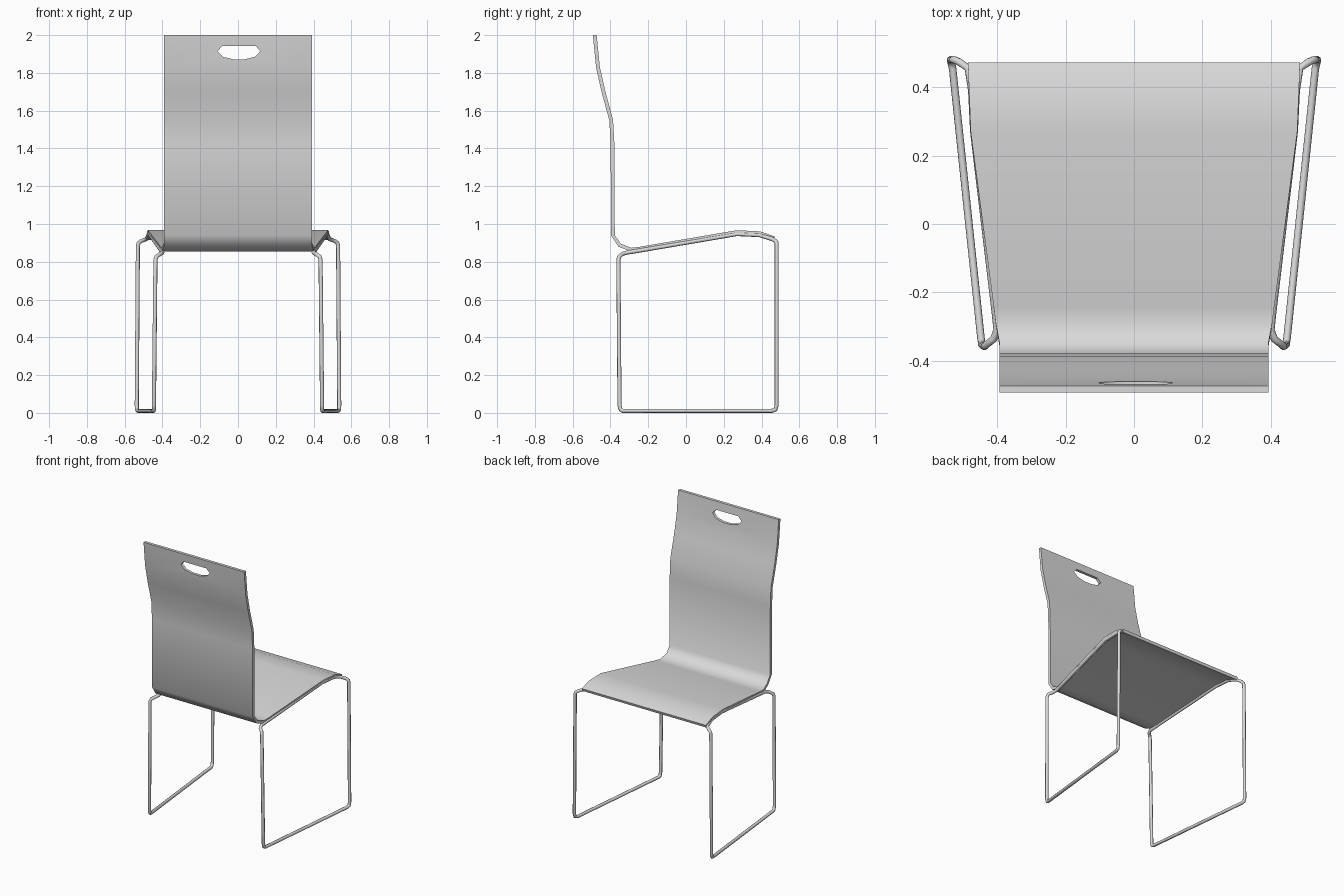
import bpy, bmesh
from mathutils import Vector

if "Cube" in bpy.data.objects:
    bpy.data.objects.remove(bpy.data.objects["Cube"])


def material(name, v):
    m = bpy.data.materials.new(name)
    m.diffuse_color = (v, v, v, 1)
    m.use_nodes = True
    m.node_tree.nodes["Principled BSDF"].inputs["Base Color"].default_value = m.diffuse_color
    return m


grey = material("light grey", 0.7)


def add_mesh(name, bm):
    bmesh.ops.recalc_face_normals(bm, faces=bm.faces)
    me = bpy.data.meshes.new(name)
    bm.to_mesh(me)
    bm.free()
    ob = bpy.data.objects.new(name, me)
    bpy.context.collection.objects.link(ob)
    me.materials.append(grey)
    return ob


def smooth(ob, angle=0.7):
    bpy.ops.object.select_all(action='DESELECT')
    ob.select_set(True)
    bpy.context.view_layer.objects.active = ob
    bpy.ops.object.shade_smooth_by_angle(angle=angle)


# Bent shell: centre line of backrest and seat as (y, z, half width)
profile = [(-0.483, 2.0, .393), (-0.466, 1.83, .393), (-0.437, 1.70, .393),
           (-0.396, 1.55, .393), (-0.389, 1.42, .393), (-0.387, 0.94, .393),
           (-0.352, 0.888, .393), (-0.29, 0.864, .404), (-0.24, 0.870, .41),
           (0.27, 0.957, .477), (0.39, 0.951, .482), (0.468, 0.924, .485)]
T = 0.010
bm = bmesh.new()
rings = []
for i, (y, z, w) in enumerate(profile):
    a, b = profile[max(i - 1, 0)], profile[min(i + 1, len(profile) - 1)]
    n = Vector((0, b[1] - a[1], a[0] - b[0])).normalized() * T
    if i == 0:
        n = Vector((0, -T, 0))
    c = Vector((0, y, z))
    rings.append([bm.verts.new(c + n * s + Vector((x, 0, 0)))
                  for s, x in ((-1, -w), (-1, w), (1, w), (1, -w))])
for r, q in zip(rings, rings[1:]):
    for k in range(4):
        bm.faces.new((r[k], r[(k + 1) % 4], q[(k + 1) % 4], q[k]))
bm.faces.new(rings[0])
bm.faces.new(rings[-1])
shell = add_mesh("seat_shell", bm)

# Hand hold cut near the top of the backrest
half = [(0.03, 1.872), (0.085, 1.885), (0.113, 1.915), (0.088, 1.943)]
outline = half + [(-x, z) for x, z in reversed(half)]
bm = bmesh.new()
f = bm.faces.new([bm.verts.new((x + 0.005, -0.6, z)) for x, z in outline])
g = bmesh.ops.extrude_face_region(bm, geom=[f])
bmesh.ops.translate(bm, vec=(0, 0.3, 0),
                    verts=[v for v in g["geom"] if isinstance(v, bmesh.types.BMVert)])
cutter = add_mesh("hand_hold_cutter", bm)
cutter.hide_render = True
cutter.hide_set(True)
mod = shell.modifiers.new("hand_hold", 'BOOLEAN')
mod.operation = 'DIFFERENCE'
mod.solver = 'EXACT'
mod.object = cutter
bpy.context.view_layer.objects.active = shell
bpy.ops.object.modifier_apply(modifier=mod.name)
bpy.data.objects.remove(cutter)
smooth(shell)

# Closed tube loop on each side: floor runner, two legs and rail under the seat
path = [(.447, -.335, .011), (.530, .455, .011), (.535, .474, .017), (.536, .480, .04),
        (.530, .480, .885), (.526, .480, .900), (.512, .474, .910), (.485, .456, .920),
        (.474, .39, .941), (.468, .27, .947), (.405, -.26, .857), (.400, -.31, .849),
        (.410, -.336, .842), (.432, -.353, .828), (.437, -.358, .81),
        (.445, -.352, .04), (.445, -.346, .017)]
for side, name in ((1, "right_leg_frame"), (-1, "left_leg_frame")):
    cu = bpy.data.curves.new(name, 'CURVE')
    cu.dimensions = '3D'
    sp = cu.splines.new('POLY')
    sp.points.add(len(path) - 1)
    for p, (x, y, z) in zip(sp.points, path):
        p.co = (x * side, y, z, 1)
    sp.use_cyclic_u = True
    cu.bevel_depth = 0.011
    cu.bevel_resolution = 2
    ob = bpy.data.objects.new(name, cu)
    bpy.context.collection.objects.link(ob)
    cu.materials.append(grey)
    bpy.ops.object.select_all(action='DESELECT')
    ob.select_set(True)
    bpy.context.view_layer.objects.active = ob
    bpy.ops.object.convert(target='MESH')
    smooth(bpy.context.view_layer.objects.active, 1.2)
